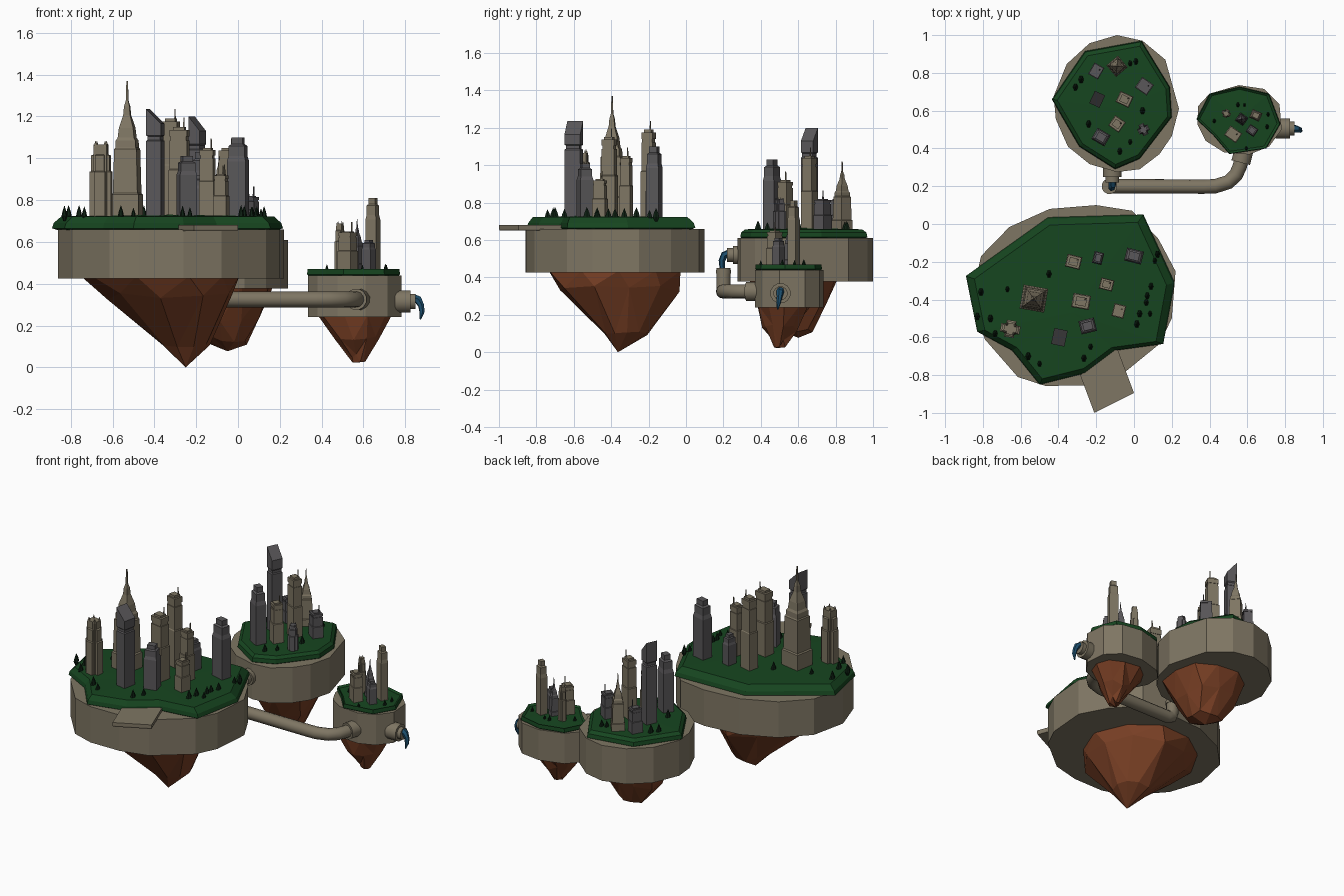
import bpy, bmesh, random
from math import sin, cos, tau, radians
from mathutils import Vector, Matrix

if "Cube" in bpy.data.objects:
    bpy.data.objects.remove(bpy.data.objects["Cube"])

random.seed(4)
COL = dict(stone=(.21, .18, .125), steel=(.10, .095, .10), grass=(.008, .06, .014),
           rock=(.19, .05, .018), tree=(.004, .014, .006), water=(.012, .08, .16))
MAT = {}
for k, c in COL.items():
    MAT[k] = bpy.data.materials.new(k)
    MAT[k].diffuse_color = (*c, 1)


def finish(bm, name, mat):
    bmesh.ops.recalc_face_normals(bm, faces=bm.faces)
    me = bpy.data.meshes.new(name)
    bm.to_mesh(me)
    bm.free()
    me.materials.append(MAT[mat])
    ob = bpy.data.objects.new(name, me)
    bpy.context.collection.objects.link(ob)
    return ob


def loft(bm, rings, caps=(True, True)):
    """Skin a list of rings; a ring holding one point closes as a fan."""
    vs = [[bm.verts.new(p) for p in r] for r in rings]
    n = len(vs[0])
    for a, b in zip(vs, vs[1:]):
        for i in range(n):
            j = (i + 1) % n
            if len(b) == 1:
                bm.faces.new((a[i], a[j], b[0]))
            else:
                bm.faces.new((a[i], a[j], b[j], b[i]))
    if caps[0]:
        bm.faces.new(vs[0][::-1])
    if caps[1] and len(vs[-1]) > 2:
        bm.faces.new(vs[-1])


def outline(pts, z, s=1.0):
    c = sum((Vector(p) for p in pts), Vector((0, 0))) / len(pts)
    return [(*(c + (Vector(p) - c) * s), z) for p in pts]


def rect(x, y, z, hx, hy, rot, slant=0):
    r, out = radians(rot), []
    for a, b in ((-1, -1), (1, -1), (1, 1), (-1, 1)):
        u, v = a * hx, b * hy
        out.append((x + u * cos(r) - v * sin(r), y + u * sin(r) + v * cos(r), z - slant * (a > 0)))
    return out


# Island parts: stone ring, grass cap, hanging rock
def island(name, ring, z0, z1, turf, top, levels, apex):
    bm = bmesh.new()
    loft(bm, [outline(ring, z0), outline(ring, z1)])
    finish(bm, name + "_ring", "stone")
    bm = bmesh.new()
    c = outline(turf, 0, 0)[0]
    loft(bm, [outline(turf, z1 - .01, .92), outline(turf, z1 + .005), outline(turf, z1 + .03, .985),
              outline(turf, top - .008, .92), [(c[0], c[1], top)]])
    finish(bm, name + "_grass", "grass")
    bm, rings, n = bmesh.new(), [], 10
    jit = [random.uniform(.9, 1.04) for _ in range(n)]
    for k, (z, cx, cy, rx, ry) in enumerate(levels):
        ring3 = []
        for i in range(n):
            t = tau * (i + .25 * (k % 2)) / n
            j = jit[i] * random.uniform(.94, 1.04)
            ring3.append((cx + rx * j * cos(t), cy + ry * j * sin(t), z + (.02 * random.uniform(-1, 1) if k else .01)))
        rings.append(ring3)
    loft(bm, rings + [[apex]])
    bmesh.ops.triangulate(bm, faces=bm.faces)
    finish(bm, name + "_rock", "rock")


island("large_island",
       [(-.86, -.40), (-.79, -.61), (-.615, -.81), (-.47, -.857), (-.26, -.855), (-.08, -.81), (.135, -.635),
        (.2, -.5), (.22, -.25), (.13, -.08), (-.01, .07), (-.2, .1), (-.446, .08), (-.66, -.016), (-.81, -.17)],
       .425, .66,
       [(-.89, -.275), (-.83, -.57), (-.645, -.67), (-.5, -.85), (-.26, -.79), (-.1, -.67), (.155, -.635),
        (.215, -.31), (.05, .05), (-.455, .035)], .73,
       [(.425, -.36, -.36, .395, .38), (.34, -.32, -.35, .325, .325), (.11, -.25, -.315, .125, .12)],
       (-.25, -.364, 0))
island("round_island",
       [(-.09, 1), (-.235, .957), (-.356, .847), (-.425, .677), (-.414, .555), (-.35, .41), (-.235, .317),
        (-.09, .275), (.03, .29), (.135, .37), (.2, .465), (.238, .61), (.166, .87), (.045, .97)],
       .378, .61,
       [(-.435, .66), (-.26, .915), (.04, .97), (.19, .725), (.2, .566), (.03, .345), (-.1, .29), (-.29, .41)], .665,
       [(.378, -.06, .58, .25, .25), (.24, -.06, .585, .18, .18), (.125, -.05, .59, .1, .1)], (-.05, .6, .077))
island("small_island",
       [(.555, .735), (.4, .69), (.34, .625), (.335, .53), (.38, .44), (.475, .38), (.61, .368), (.715, .41),
        (.782, .5), (.77, .635), (.69, .715)],
       .24, .44,
       [(.33, .555), (.4, .69), (.56, .727), (.715, .69), (.775, .53), (.7, .4), (.505, .37), (.42, .47)], .468,
       [(.24, .565, .525, .19, .155), (.13, .57, .505, .11, .1), (.045, .575, .5, .035, .035)], (.55, .49, .022))

# Tower styles: (width factor, height fraction) profiles
STYLE = {
    "block": [(1, 0), (1, .55), (.9, .56), (.9, .86), (.8, .86), (.8, .9), (.9, .9), (.9, .97), (.6, .97), (.6, 1)],
    "taper": [(1, 0), (1, .72), (.85, .78), (.85, .9), (.6, .92), (.6, 1)],
    "spire": [(1, 0), (1, .2), (.9, .21), (.82, .52), (.74, .53), (.72, .58), (.6, .6), (.52, .67), (.25, .76),
              (.2, .82), (.09, .86), (.05, 1)],
    "wedge": [(1, 0), (1, .72), (.85, .73), (.85, .76), (1, .77)],
    "cross": [(1, 0), (1, .62), (.85, .63), (.85, .82), (.65, .83), (.65, .95)],
}


def tower(name, mat, style, x, y, z0, z1, hx, hy, rot):
    bm, h = bmesh.new(), z1 - z0
    P = [(s, z0 + f * h) for s, f in STYLE[style]]
    rings = [rect(x, y, z, hx * s, hy * s, rot) for s, z in P]
    if style == "wedge":
        rings.append(rect(x, y, z1, hx, hy, rot, .07))
    if style == "cross":
        loft(bm, [rect(x, y, z, hx * s, hy * .5 * s, rot) for s, z in P])
        loft(bm, [rect(x, y, z, hx * .5 * s, hy * s, rot) for s, z in P])
        for px, py, _ in rect(x, y, 0, hx * .45, hy * .45, rot):
            loft(bm, [rect(px, py, z0, hx * .16, hy * .16, rot), rect(px, py, z1 - .03, hx * .16, hy * .16, rot), [(px, py, z1)]])
    else:
        loft(bm, rings)
    if style == "block":
        px, py, _ = rect(x, y, 0, hx * .4, hy * .4, rot)[2]
        loft(bm, [rect(px, py, z1 - .03, .004, .004, rot), rect(px, py, z1 + .045, .002, .002, rot)])
    finish(bm, name, mat)


T, S = "stone", "steel"
CITY = [  # material, style, x, y, top, half sizes, rotation
    ("large_island", .69, [
        (T, "spire", -.53, -.395, 1.37, .066, .064, -10), (T, "cross", -.655, -.555, 1.085, .052, .045, -10),
        (T, "block", -.32, -.2, 1.19, .04, .034, -14), (S, "taper", -.19, -.18, .92, .026, .032, -14),
        (S, "taper", 0, -.17, 1.1, .046, .035, -14), (T, "block", -.28, -.41, 1.15, .047, .038, -10),
        (T, "block", -.145, -.32, 1.05, .036, .03, -14), (T, "block", -.08, -.46, .925, .032, .035, -14),
        (S, "taper", -.245, -.54, 1.01, .042, .036, 14), (S, "wedge", -.395, -.6, 1.235, .036, .043, -12)]),
    ("round_island", .625, [
        (T, "spire", -.09, .835, 1.02, .04, .04, 40), (S, "block", -.2, .81, .82, .03, .035, -30),
        (S, "block", .055, .73, .82, .038, .034, -35), (S, "wedge", -.195, .66, 1.2, .03, .036, -25),
        (T, "block", -.05, .66, 1.05, .038, .032, -25), (T, "block", -.09, .53, .92, .034, .033, -35),
        (S, "taper", -.175, .46, 1.03, .04, .034, -30), (S, "cross", .05, .5, .83, .03, .032, 25)]),
    ("small_island", .44, [
        (T, "block", .525, .475, .65, .038, .03, -35), (T, "taper", .645, .575, .81, .028, .024, -25),
        (S, "spire", .57, .555, .71, .025, .025, -35), (S, "taper", .625, .495, .61, .026, .024, -35),
        (T, "cross", .488, .585, .7, .024, .022, -25)]),
]
for isle, base, rows in CITY:
    for i, (m, st, x, y, z1, hx, hy, r) in enumerate(rows):
        tower(f"{isle}_tower_{i + 1}", m, st, x, y, base, z1, hx, hy, r)

# Trees: small faceted cones with a bulging skirt
TREES = {
    "large_island": (.71, 1, [(-.81, -.36), (-.67, -.345), (-.45, -.265), (-.83, -.49), (-.76, -.5), (-.735, -.58),
                     (-.56, -.7), (-.5, -.74), (-.265, -.71), (-.23, -.65), (.015, -.53), (.03, -.475), (.07, -.38),
                     (.09, -.33), (.085, -.475), (.11, -.195), (.125, -.16), (.065, -.415)]),
    "round_island": (.645, 1, [(-.28, .765), (-.31, .725), (-.02, .85), (.01, .86), (-.24, .53), (-.075, .385),
                      (-.02, .435), (.045, .6)]),
    "small_island": (.455, .65, [(.55, .63), (.585, .63), (.425, .545), (.71, .58), (.705, .515), (.595, .4)])}
for isle, (z, s, spots) in TREES.items():
    bm = bmesh.new()
    for x, y in spots:
        k = s * random.uniform(.85, 1.15)
        loft(bm, [[(x + r * k * cos(tau * i / 6), y + 1.5 * r * k * sin(tau * i / 6), z + h * k) for i in range(6)]
                  for r, h in ((.005, -.01), (.013, .012), (.009, .032))] + [[(x, y, z + .06 * k)]])
    finish(bm, isle + "_trees", "tree")

# Landing platform on the front of the large island
bm = bmesh.new()
dock = [(-.285, -.8), (-.21, -1.0), (0, -.895), (-.09, -.655)]
loft(bm, [outline(dock, .652, .98), outline(dock, .66), outline(dock, .68)])
finish(bm, "landing_platform", "stone")


# Tubes swept along a path with per-point radius
def tube(name, mat, pts, radii, sides=12, flat=1.0, caps=(True, True)):
    bm, P, rings = bmesh.new(), [Vector(p) for p in pts], []
    for i, p in enumerate(P):
        t = (P[min(i + 1, len(P) - 1)] - P[max(i - 1, 0)]).normalized()
        if not rings:
            u = t.orthogonal().normalized()
        u = (u - t * u.dot(t)).normalized()
        v = t.cross(u)
        rings.append([p + radii[i] * (u * cos(tau * k / sides) + v * flat * sin(tau * k / sides)) for k in range(sides)])
    loft(bm, rings, caps)
    ob = finish(bm, name, mat)
    for f in ob.data.polygons:
        f.use_smooth = True
    ob.data.set_sharp_from_angle(angle=radians(40))


def nozzle(name, start, axis, steps):
    a, s = Vector(axis), Vector(start)
    tube(name, "stone", [s + a * d for d, r in steps], [r for d, r in steps])


path = [(-.13, .2, .45), (-.13, .2, .365), (-.12, .2, .335), (-.09, .2, .325), (.37, .198, .325), (.43, .2, .325),
        (.5, .222, .325), (.54, .26, .325), (.56, .305, .325), (.585, .4, .325)]
tube("transfer_pipe", "stone", path, [.038] * len(path), caps=(False, True))
nozzle("pipe_inlet_rim", (-.13, .2, .42), (0, 0, 1), [(0, .042), (.02, .042)])
nozzle("pipe_joint_collar", (.565, .325, .325), (.25, .97, 0), [(0, .052), (.07, .052)])
nozzle("round_island_outlet_collar", (-.115, .3, .52), (0, -1, 0), [(0, .05), (.05, .05)])
nozzle("round_island_outlet_spout", (-.115, .26, .52), (0, -1, 0), [(0, .038), (.04, .038)])
nozzle("small_island_outlet_collar", (.75, .505, .315), (1, 0, 0), [(0, .055), (.075, .055)])
nozzle("small_island_outlet_spout", (.8, .505, .315), (1, 0, 0), [(0, .038), (.05, .038)])

# Falling water
tube("upper_waterfall", "water", [(-.115, .23, .53), (-.115, .205, .52), (-.118, .192, .49), (-.12, .195, .44)],
     [.02, .02, .018, .015], 6)
tube("lower_waterfall", "water", [(.84, .505, .33), (.862, .503, .322), (.876, .5, .295), (.88, .495, .265),
     (.872, .49, .23)], [.022, .02, .015, .013, .004], 6)

for m in bpy.data.materials:
    if m.users and not m.is_grease_pencil:
        m.use_nodes = True
        m.node_tree.nodes["Principled BSDF"].inputs["Base Color"].default_value = m.diffuse_color
